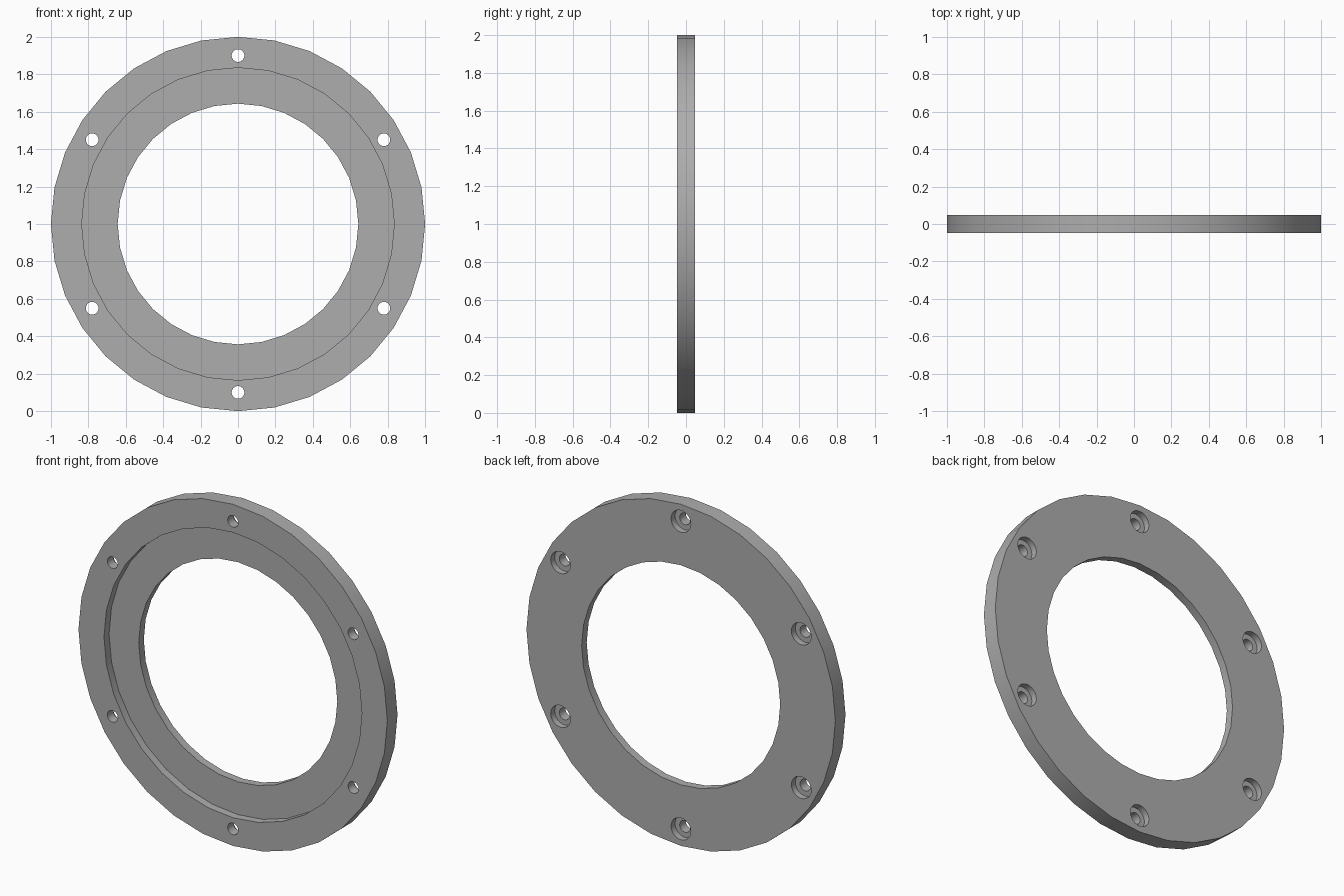
import bpy
import math
from mathutils import Matrix

cube = bpy.data.objects.get("Cube")
if cube:
    bpy.data.objects.remove(cube, do_unlink=True)

HALF = 0.047          # half thickness of the plate
RECESS_Y = 0.0        # seat level of the front recess
BORE_Y = 0.01         # floor of the screw counterbores
CENTRE_Z = 1.0

grey = bpy.data.materials.new("machined_grey")
grey.use_nodes = True
colour = (0.42, 0.42, 0.42, 1)
grey.diffuse_color = colour
grey.node_tree.nodes["Principled BSDF"].inputs["Base Color"].default_value = colour


def lathe(name, profile, sides):
    """Closed (radius, y) profile revolved about the y axis."""
    verts, faces = [], []
    n = len(profile)
    for i in range(sides):
        a = 2 * math.pi * i / sides
        verts += [(r * math.sin(a), y, r * math.cos(a)) for r, y in profile]
        j = (i + 1) % sides
        faces += [(i * n + k, j * n + k, j * n + (k + 1) % n, i * n + (k + 1) % n)
                  for k in range(n)]
    mesh = bpy.data.meshes.new(name)
    mesh.from_pydata(verts, [], faces)
    mesh.update()
    obj = bpy.data.objects.new(name, mesh)
    bpy.context.collection.objects.link(obj)
    mesh.materials.append(grey)
    return obj


def drill(target, radius, y0, y1, x, z):
    """Cut a round hole along y."""
    bpy.ops.mesh.primitive_cylinder_add(vertices=24, radius=radius, depth=y1 - y0)
    cutter = bpy.context.object
    cutter.name = "hole_cutter"
    cutter.data.transform(Matrix.Translation((x, (y0 + y1) / 2, z))
                          @ Matrix.Rotation(math.pi / 2, 4, 'X'))
    cutter.hide_render = True
    bpy.context.view_layer.objects.active = target
    mod = target.modifiers.new("drill", 'BOOLEAN')
    mod.object = cutter
    mod.solver = 'EXACT'
    bpy.ops.object.modifier_apply(modifier=mod.name)
    bpy.data.objects.remove(cutter, do_unlink=True)


# Ring plate with a stepped recess on the front
ring = lathe("flange_ring", [(1.0, -HALF), (1.0, HALF), (0.643, HALF),
                             (0.643, RECESS_Y), (0.835, RECESS_Y), (0.835, -HALF)], 32)
bpy.context.view_layer.objects.active = ring
ring.select_set(True)
bpy.ops.object.mode_set(mode='EDIT')
bpy.ops.mesh.select_all(action='SELECT')
bpy.ops.mesh.normals_make_consistent(inside=False)
bpy.ops.object.mode_set(mode='OBJECT')

# Six screw holes, counterbored from the back
for i in range(6):
    a = i * math.pi / 3
    x, z = 0.9 * math.sin(a), 0.9 * math.cos(a)
    drill(ring, 0.034, -0.1, 0.1, x, z)
    drill(ring, 0.064, BORE_Y, 0.1, x, z)

ring.data.transform(Matrix.Translation((0, 0, CENTRE_Z)))
bpy.ops.object.select_all(action='DESELECT')
ring.select_set(True)
bpy.context.view_layer.objects.active = ring
bpy.ops.object.shade_smooth_by_angle(angle=math.radians(30))
